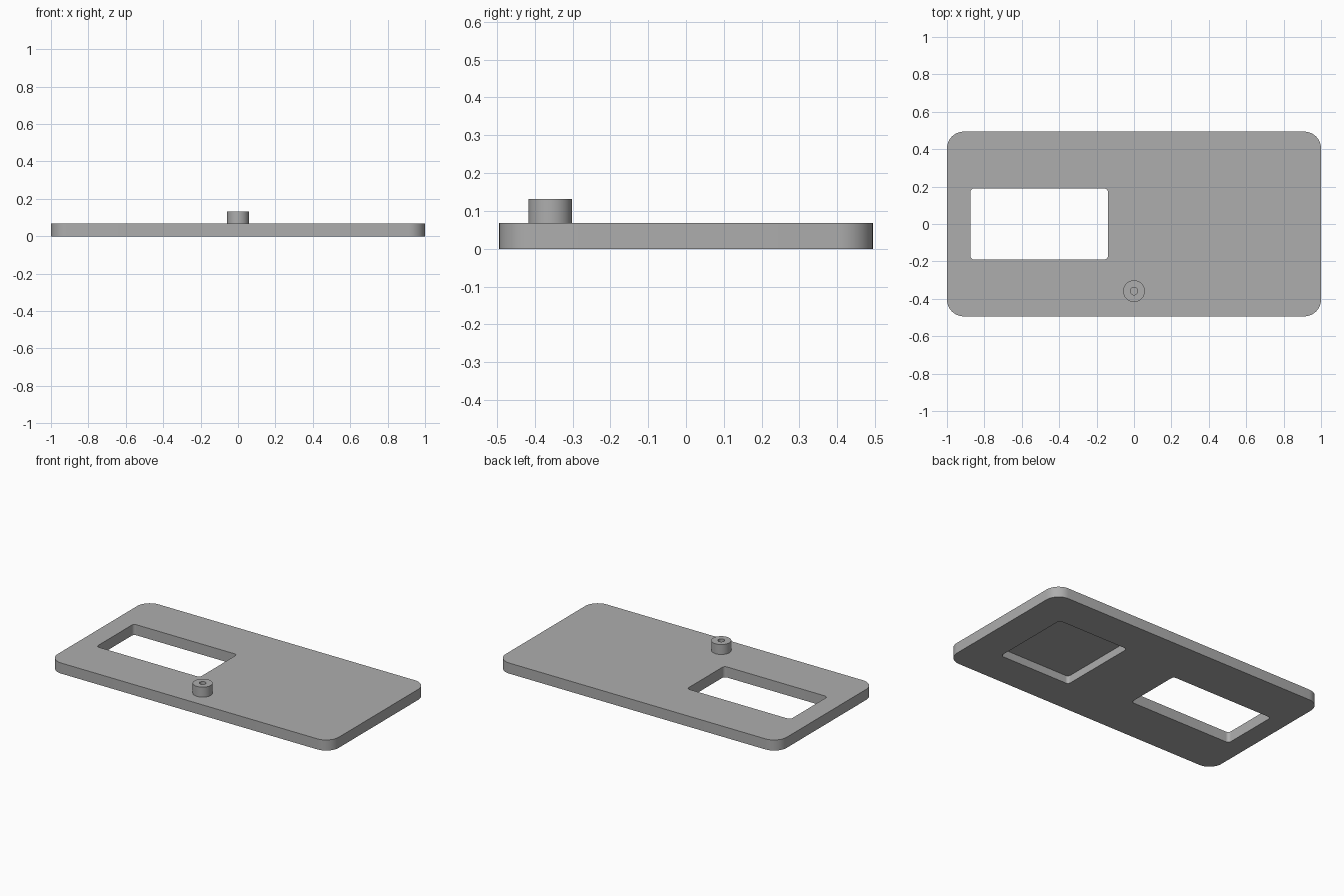
import bpy
import bmesh
from math import cos, sin, pi, radians

if "Cube" in bpy.data.objects:
    bpy.data.objects.remove(bpy.data.objects["Cube"], do_unlink=True)

# Single plain grey
grey = bpy.data.materials.new("plain grey")
grey.use_nodes = True
colour = (0.42, 0.42, 0.42, 1)
grey.diffuse_color = colour
grey.node_tree.nodes["Principled BSDF"].inputs["Base Color"].default_value = colour


def prism(name, outline, z0, z1):
    """Extrude a closed outline from z0 up to z1."""
    bm = bmesh.new()
    base = bm.faces.new([bm.verts.new((x, y, z0)) for x, y in outline])
    top = bmesh.ops.extrude_face_region(bm, geom=[base])["geom"]
    verts = [v for v in top if isinstance(v, bmesh.types.BMVert)]
    bmesh.ops.translate(bm, verts=verts, vec=(0, 0, z1 - z0))
    bmesh.ops.recalc_face_normals(bm, faces=bm.faces)
    mesh = bpy.data.meshes.new(name)
    bm.to_mesh(mesh)
    bm.free()
    mesh.materials.append(grey)
    obj = bpy.data.objects.new(name, mesh)
    bpy.context.collection.objects.link(obj)
    return obj


def rounded_rect(cx, cy, w, h, r, steps=10):
    pts = []
    for k, (sx, sy) in enumerate([(1, 1), (-1, 1), (-1, -1), (1, -1)]):
        for i in range(steps + 1):
            a = (k + i / steps) * pi / 2
            pts.append((cx + sx * (w / 2 - r) + r * cos(a),
                        cy + sy * (h / 2 - r) + r * sin(a)))
    return pts


def circle(cx, cy, r, n=48):
    return [(cx + r * cos(2 * pi * i / n), cy + r * sin(2 * pi * i / n)) for i in range(n)]


def select_only(obj):
    bpy.ops.object.select_all(action="DESELECT")
    obj.select_set(True)
    bpy.context.view_layer.objects.active = obj


def cut(obj, cutter):
    """Subtract the cutter, then discard it."""
    cutter.hide_render = True
    mod = obj.modifiers.new("cut", "BOOLEAN")
    mod.operation = "DIFFERENCE"
    mod.solver = "EXACT"
    mod.object = cutter
    select_only(obj)
    bpy.ops.object.modifier_apply(modifier=mod.name)
    bpy.data.objects.remove(cutter, do_unlink=True)


THICK, BOSS_TOP, BOSS_Y = 0.068, 0.132, -0.359

# Plate with a through window and a square pocket in the underside
plate = prism("plate", rounded_rect(0, 0, 2, 0.988, 0.09), 0, THICK)
cut(plate, prism("window_cutter", rounded_rect(-0.507, 0, 0.736, 0.38, 0.02), -0.1, 0.2))
cut(plate, prism("pocket_cutter", rounded_rect(0.53, 0, 0.51, 0.53, 0.02), -0.1, 0.05))

# Round boss with a blind screw hole
boss = prism("boss", circle(0, BOSS_Y, 0.058), THICK, BOSS_TOP)
cut(boss, prism("screw_hole_cutter", circle(0, BOSS_Y, 0.02, 32), THICK + 0.002, 0.2))

for part in (plate, boss):
    select_only(part)
    bpy.ops.object.shade_smooth_by_angle(angle=radians(30))
